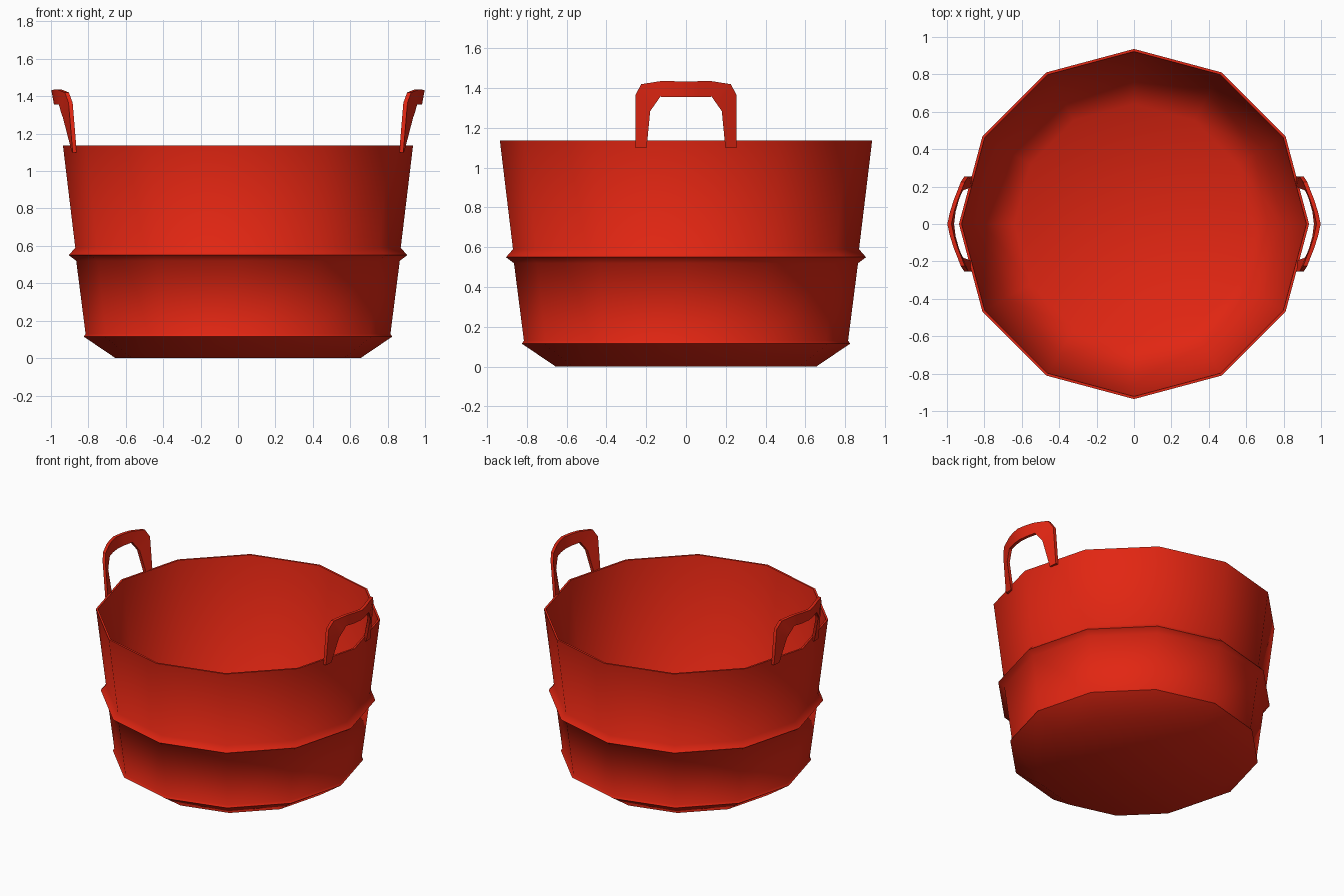
import bpy, bmesh, math

if "Cube" in bpy.data.objects:
    bpy.data.objects.remove(bpy.data.objects["Cube"])

red = bpy.data.materials.new("bright_red")
red.diffuse_color = (0.76, 0.019, 0.006, 1)
red.use_nodes = True
red.node_tree.nodes["Principled BSDF"].inputs["Base Color"].default_value = red.diffuse_color
SIDES = 12


def finish(name, bm, angle):
    bmesh.ops.recalc_face_normals(bm, faces=bm.faces[:])
    me = bpy.data.meshes.new(name)
    bm.to_mesh(me)
    bm.free()
    me.materials.append(red)
    ob = bpy.data.objects.new(name, me)
    bpy.context.collection.objects.link(ob)
    bpy.ops.object.select_all(action='DESELECT')
    ob.select_set(True)
    bpy.context.view_layer.objects.active = ob
    bpy.ops.object.shade_smooth_by_angle(angle=math.radians(angle))
    return ob


def loft(bm, rings):
    # join successive vertex loops with quads and cap both ends
    loops = [[bm.verts.new(p) for p in r] for r in rings]
    n = len(loops[0])
    for a, b in zip(loops, loops[1:]):
        for i in range(n):
            j = (i + 1) % n
            bm.faces.new((a[i], a[j], b[j], b[i]))
    bm.faces.new(loops[0])
    bm.faces.new(loops[-1])


# Tub: outer wall with foot lip and hoop, thin rim, inner wall and floor
profile = [(0.655, 0), (0.825, 0.115), (0.815, 0.13), (0.865, 0.52),
           (0.905, 0.55), (0.87, 0.59), (0.936, 1.137),
           (0.922, 1.137), (0.80, 0.13), (0.64, 0.015)]
bm = bmesh.new()
loft(bm, [[(r * math.cos(2 * math.pi * i / SIDES),
            r * math.sin(2 * math.pi * i / SIDES), z) for i in range(SIDES)]
          for r, z in profile])
finish("bucket_tub", bm, 65)

# Handles: stations of outer edge (x, y, z) and inner edge (x, y, z)
half = [((0.884, 0.255, 1.10), (0.888, 0.198, 1.10)),
        ((0.906, 0.255, 1.365), (0.936, 0.18, 1.285)),
        ((0.926, 0.225, 1.42), (0.948, 0.155, 1.32)),
        ((0.963, 0.13, 1.435), (0.958, 0.13, 1.357)),
        ((0.984, 0.065, 1.435), (0.976, 0.065, 1.355))]
middle = [((0.998, 0, 1.433), (0.984, 0, 1.355))]
other = [tuple((x, -y, z) for x, y, z in s) for s in reversed(half)]
T = 0.022
for side, name in ((1, "right_handle"), (-1, "left_handle")):
    bm = bmesh.new()
    rings = []
    for o, i in half + middle + other:
        ring = [o, i, (i[0] - T, i[1], i[2]), (o[0] - T, o[1], o[2])]
        rings.append([(side * x, y, z) for x, y, z in ring])
    loft(bm, rings)
    finish(name, bm, 40)
